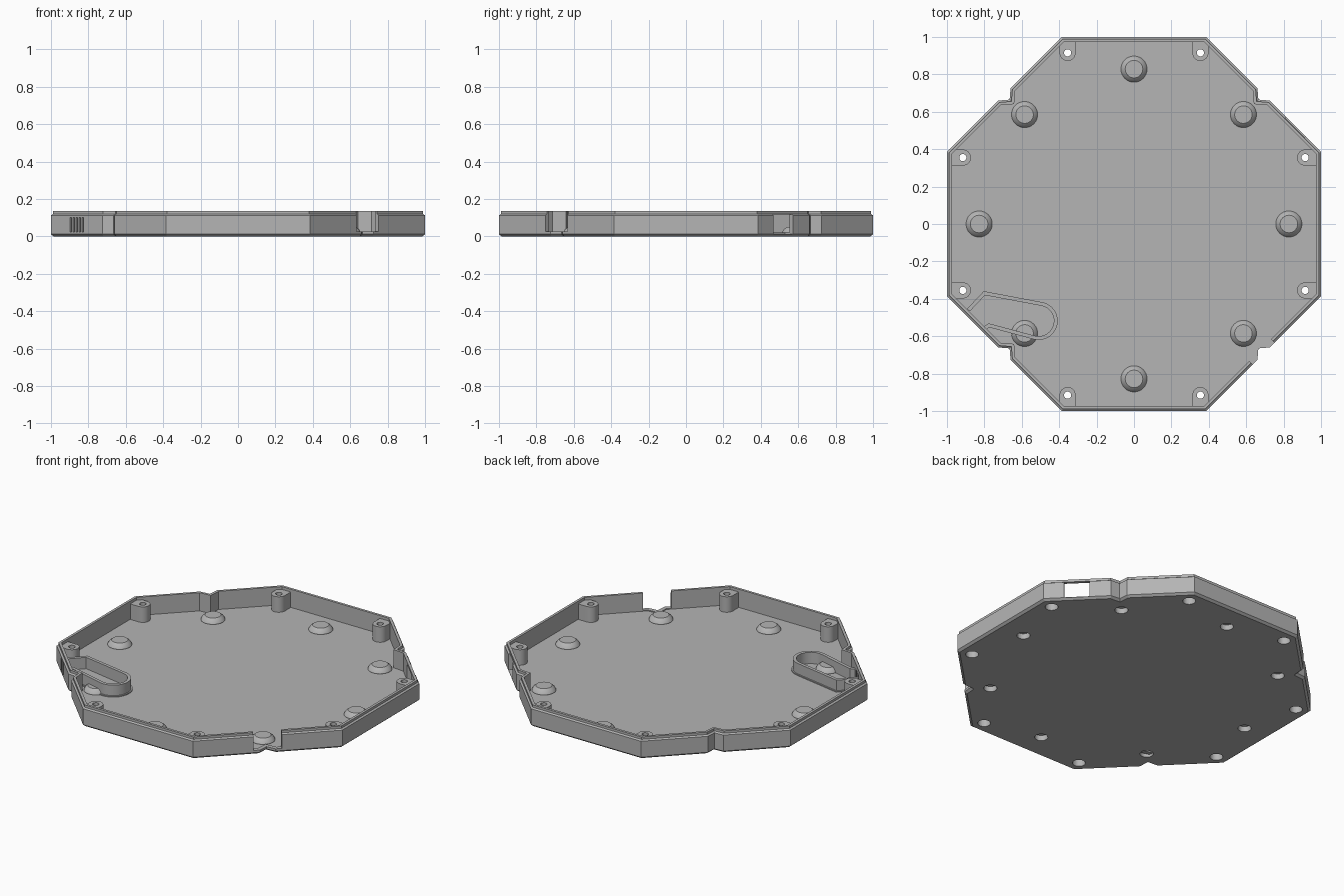
import bpy, bmesh, math
from mathutils import Vector, Matrix

if "Cube" in bpy.data.objects:
    bpy.data.objects.remove(bpy.data.objects["Cube"])

grey = bpy.data.materials.new("light grey")
grey.diffuse_color = (0.46, 0.46, 0.46, 1)
grey.use_nodes = True
grey.node_tree.nodes["Principled BSDF"].inputs["Base Color"].default_value = grey.diffuse_color
R2 = math.sqrt(0.5)
FLOOR = 0.02


def make(name, bm):
    bmesh.ops.recalc_face_normals(bm, faces=bm.faces)
    me = bpy.data.meshes.new(name)
    bm.to_mesh(me)
    bm.free()
    me.materials.append(grey)
    ob = bpy.data.objects.new(name, me)
    bpy.context.scene.collection.objects.link(ob)
    return ob


def loft(bm, rings):
    """Closed skin through equal-length rings of 3D points, capped at both ends."""
    vs = [[bm.verts.new(p) for p in r] for r in rings]
    n = len(vs[0])
    for a, b in zip(vs, vs[1:]):
        for i in range(n):
            j = (i + 1) % n
            bm.faces.new((a[i], a[j], b[j], b[i]))
    bm.faces.new(vs[0][::-1])
    bm.faces.new(vs[-1])


def lathe(bm, x, y, profile, n=32):
    loft(bm, [[(x + r * math.cos(2 * math.pi * i / n), y + r * math.sin(2 * math.pi * i / n), z)
               for i in range(n)] for r, z in profile])


def box(bm, x, y, angle, sx, sy, z0, z1):
    m = (Matrix.Translation((x, y, (z0 + z1) / 2)) @ Matrix.Rotation(angle, 4, 'Z')
         @ Matrix.Diagonal((sx, sy, z1 - z0, 1)))
    bmesh.ops.create_cube(bm, size=1, matrix=m)


def offset(pts, d, closed=True):
    """Mitred offset to the left of the path."""
    out, n = [], len(pts)
    for i, p in enumerate(pts):
        a = pts[i - 1] if closed or i > 0 else p - (pts[1] - p)
        b = pts[(i + 1) % n] if closed or i < n - 1 else p + (p - pts[i - 1])
        u, v = (p - a).normalized(), (b - p).normalized()
        n1, n2 = Vector((-u.y, u.x)), Vector((-v.y, v.x))
        out.append(p + (n1 + n2) * (d / (1 + n1.dot(n2))))
    return out


def quarter_turns(pts):
    return [Matrix.Rotation(k * math.pi / 2, 2) @ Vector(p) for k in range(4) for p in pts]


# Octagonal tray with a small notch in each diagonal side
outline = quarter_turns([(1, .385), (.725, .66), (.665, .665), (.66, .725), (.385, 1)])
section = [(.014, 0), (0, .012), (0, .113), (.01, .12), (.01, .135), (.026, .135), (.026, FLOOR)]
bm = bmesh.new()
loft(bm, [[(p.x, p.y, z) for p in offset(outline, d)] for d, z in section])
tray = make("tray", bm)

# Screw posts: round inside, straight sides running into the wall
posts = quarter_turns([(.915, .355), (.915, -.355)])
bm = bmesh.new()
for p in posts:
    if abs(p.x) > abs(p.y):
        out = Vector((math.copysign(1, p.x), 0))
    else:
        out = Vector((0, math.copysign(1, p.y)))
    side = Vector((-out.y, out.x))
    shape = [p + side * .043 * math.cos(a) - out * .043 * math.sin(a)
             for a in [math.pi * i / 16 for i in range(17)]]
    shape = [p + out * .058 + side * .043] + shape + [p + out * .058 - side * .043]
    loft(bm, [[(q.x, q.y, z) for q in shape] for z in (FLOOR - .005, .118)])
screw_posts = make("screw_posts", bm)

# Domed foot pads on the floor
feet = quarter_turns([(.828, 0), (.585, .585)])
bm = bmesh.new()
for p in feet:
    lathe(bm, p.x, p.y, [(.07, FLOOR - .005), (.07, FLOOR + .004), (.062, .038), (.047, .05)])
foot_pads = make("foot_pads", bm)

# Cutter: screw holes with counterbores, and foot sockets
bm = bmesh.new()
for p in posts:
    lathe(bm, p.x, p.y, [(.037, -.05), (.037, .05), (.019, .05), (.019, .2)])
for p in feet:
    lathe(bm, p.x, p.y, [(.038, -.05), (.038, .034)])
holes = make("hole_cutter", bm)

# Cutter: cable gap, side window and vent slots
bm = bmesh.new()
box(bm, .69, -.69, -math.pi / 4, .25, .165, .026, .3)
box(bm, .865, .52, math.pi / 4, .12, .145, .014, .118)
for i in range(5):
    s = (i - 2) * .0225 * R2
    box(bm, -.862 + s, -.523 - s, math.pi / 4, .12, .013, .025, .102)
openings = make("opening_cutter", bm)

for ob, cutters in ((tray, (holes, openings)), (screw_posts, (holes,)), (foot_pads, (holes,))):
    for c in cutters:
        m = ob.modifiers.new("cut", 'BOOLEAN')
        m.operation, m.solver, m.object = 'DIFFERENCE', 'EXACT', c
for c in (holes, openings):
    c.hide_render = True
    c.hide_set(True)

# Rounded pocket wall behind the vent slots, with a thin base flange
path = [Vector(p) for p in ((-.885, -.46), (-.80, -.37))]
for i in range(17):
    a = math.radians(78 - 183 * i / 16)
    path.append(Vector((-.51 + .092 * math.cos(a), -.518 + .092 * math.sin(a))))
path += [Vector((-.775, -.542)), Vector((-.795, -.555))]


def ribbon(name, inner, outer, z0, z1):
    bm = bmesh.new()
    a, b = offset(path, -inner, False), offset(path, outer, False)
    rings = []
    for p, q in zip(a, b):
        rings.append([(p.x, p.y, z0), (q.x, q.y, z0), (q.x, q.y, z1), (p.x, p.y, z1)])
    loft(bm, rings)
    return make(name, bm)


pocket = ribbon("pocket_wall", .010, .010, FLOOR - .004, .092)
flange = ribbon("pocket_flange", .008, .018, FLOOR - .004, FLOOR + .006)

# Smooth the round parts, keep hard edges sharp
for ob in (screw_posts, foot_pads, pocket, flange):
    bpy.ops.object.select_all(action='DESELECT')
    ob.select_set(True)
    bpy.context.view_layer.objects.active = ob
    bpy.ops.object.shade_smooth_by_angle(angle=math.radians(25))
